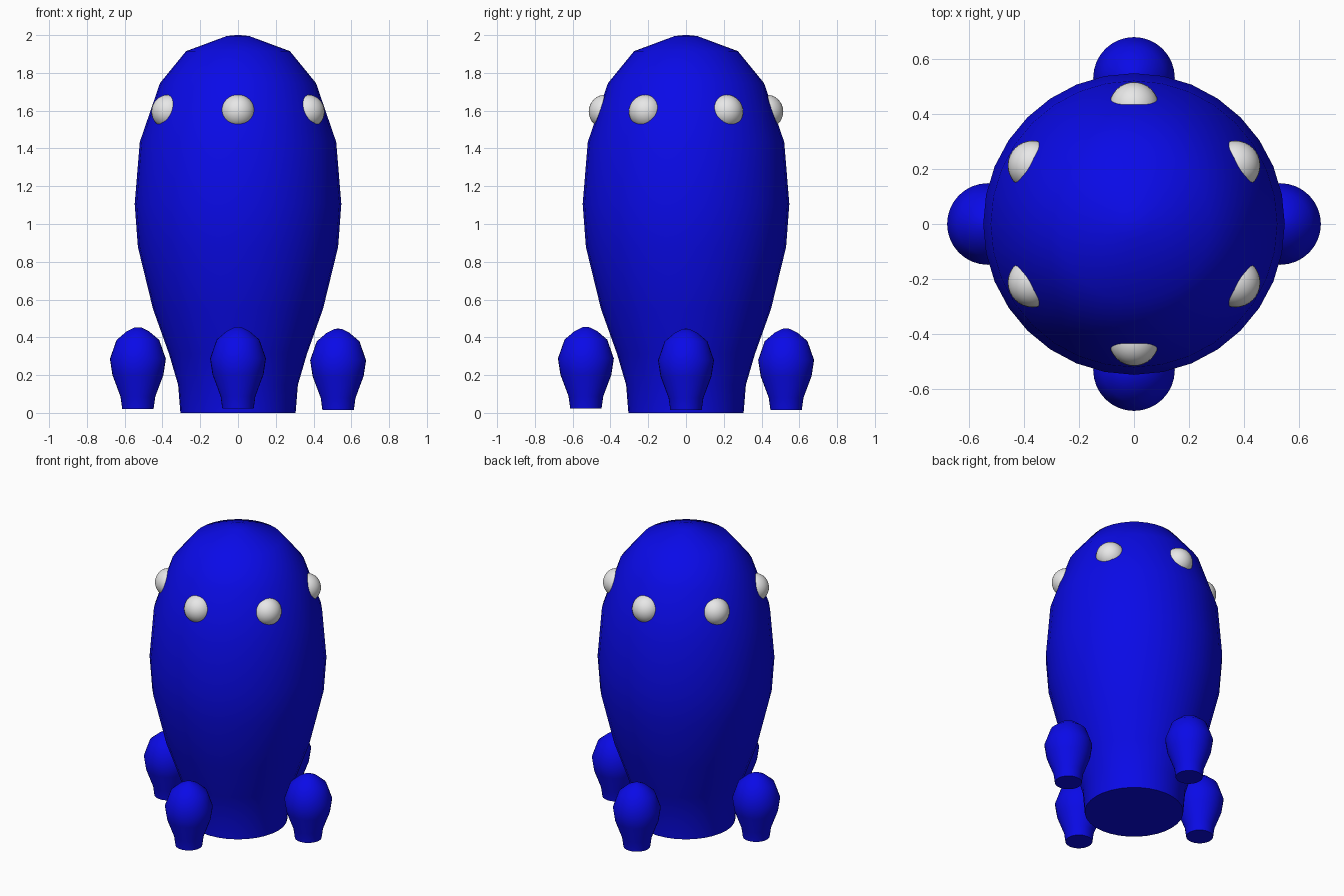
import bpy, bmesh, math

if "Cube" in bpy.data.objects:
    bpy.data.objects.remove(bpy.data.objects["Cube"])


def material(name, rgb):
    m = bpy.data.materials.new(name)
    m.diffuse_color = (*rgb, 1)
    m.use_nodes = True
    m.node_tree.nodes["Principled BSDF"].inputs["Base Color"].default_value = m.diffuse_color
    return m


blue = material("blue", (0.003, 0.003, 0.8))
white = material("white", (0.8, 0.8, 0.8))


def finish(obj, name, mat, angle):
    obj.name = name
    obj.data.materials.append(mat)
    bpy.ops.object.select_all(action='DESELECT')
    obj.select_set(True)
    bpy.context.view_layer.objects.active = obj
    bpy.ops.object.shade_smooth_by_angle(angle=math.radians(angle))


def lathe(name, profile, location, mat, segments=32):
    """Closed solid of revolution from (radius, height) points, bottom to top."""
    bm = bmesh.new()
    rings = []
    for r, z in profile:
        rings.append([bm.verts.new((r * math.cos(2 * math.pi * i / segments),
                                    r * math.sin(2 * math.pi * i / segments), z))
                      for i in range(segments)])
    for a, b in zip(rings, rings[1:]):
        for i in range(segments):
            j = (i + 1) % segments
            bm.faces.new((a[i], a[j], b[j], b[i]))
    bm.faces.new(rings[0][::-1])
    bm.faces.new(rings[-1])
    mesh = bpy.data.meshes.new(name)
    bm.to_mesh(mesh)
    bm.free()
    obj = bpy.data.objects.new(name, mesh)
    bpy.context.collection.objects.link(obj)
    obj.location = location
    finish(obj, name, mat, 50)


# Main hull
lathe("hull", [(0.305, 0), (0.317, 0.148), (0.365, 0.312), (0.45, 0.55),
               (0.53, 0.878), (0.547, 1.106), (0.52, 1.434), (0.413, 1.746),
               (0.275, 1.915), (0.06, 1.995), (0.01, 2.0)], (0, 0, 0), blue)

# Four booster pods around the base
pod = [(0.083, 0), (0.092, 0.065), (0.135, 0.18), (0.148, 0.265),
       (0.113, 0.365), (0.06, 0.41), (0.02, 0.43), (0.004, 0.432)]
for name, x, y, z in (("right_pod", 0.53, 0, 0.014), ("left_pod", -0.53, 0, 0.021),
                      ("front_pod", 0, -0.53, 0.023), ("back_pod", 0, 0.53, 0.015)):
    lathe(name, pod, (x, y, z), blue)

# Six domed portholes around the upper hull
for k in range(6):
    a = math.radians(30 + 60 * k)
    bpy.ops.mesh.primitive_uv_sphere_add(
        segments=32, ring_count=16, radius=0.09,
        location=(0.425 * math.cos(a), 0.425 * math.sin(a), 1.595))
    finish(bpy.context.object, f"porthole_{k + 1}", white, 50)
